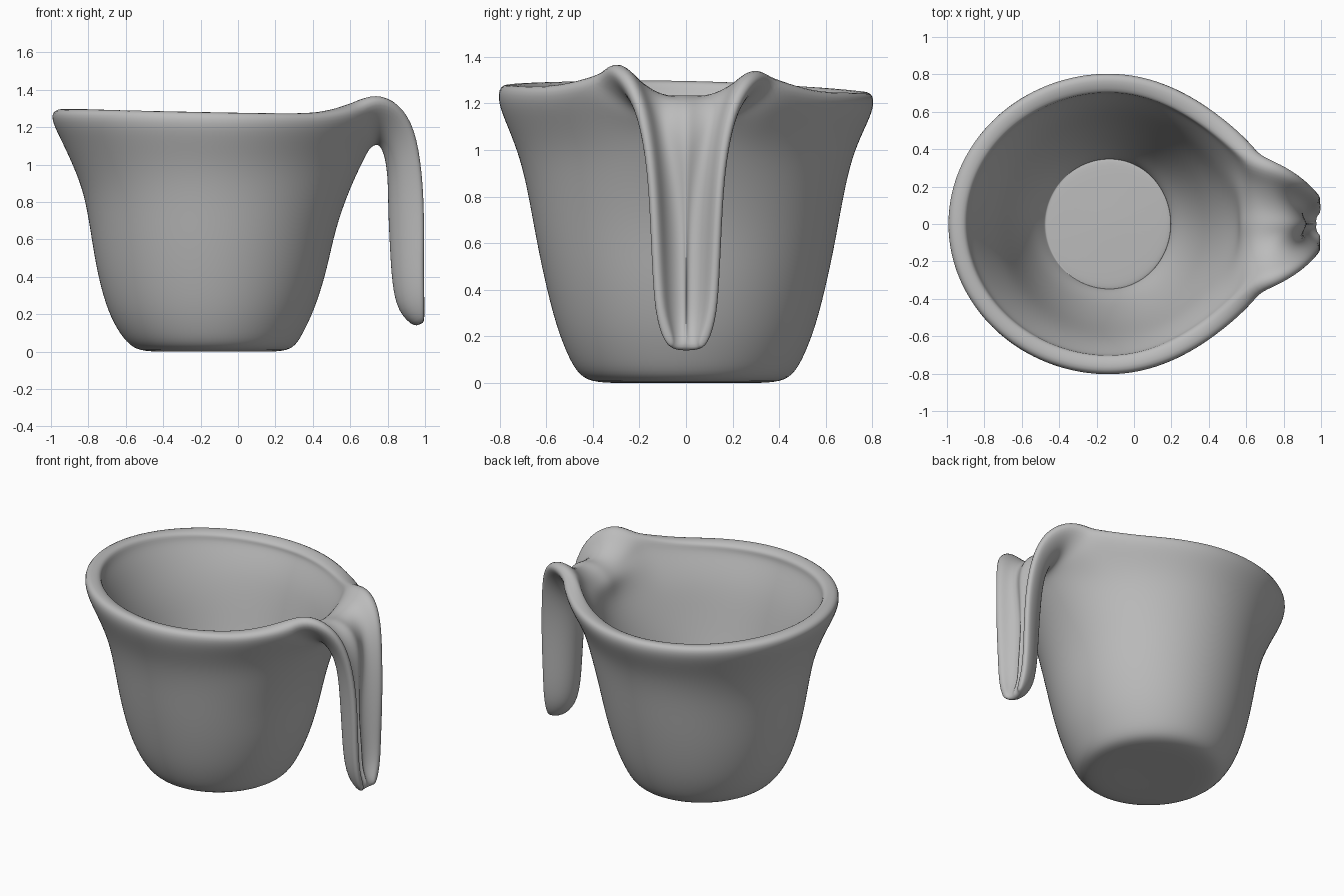
import bpy, bmesh, math

cube = bpy.data.objects.get("Cube")
if cube:
    bpy.data.objects.remove(cube)

COLS = 48      # columns around the cup
HALF = 5       # columns each side of the spout centre that run on into the handle
MID = -0.13    # x of the cup axis

clay = bpy.data.materials.new("clay_grey")
clay.use_nodes = True
grey = (0.5, 0.5, 0.5, 1)
clay.diffuse_color = grey
clay.node_tree.nodes["Principled BSDF"].inputs["Base Color"].default_value = grey

# Cup wall rows: height, left x, right x, half depth, teardrop pinch, thickness, spout dip (x, z)
WALL = [
    (0.00, -0.36, 0.10, 0.23, 0, 1, None),
    (0.00, -0.51, 0.25, 0.39, 0, 1, None),
    (0.03, -0.58, 0.31, 0.46, 0, 1, None),
    (0.12, -0.65, 0.36, 0.51, 0, 1, None),
    (0.25, -0.71, 0.42, 0.56, 0, 0.9, None),
    (0.45, -0.76, 0.48, 0.61, 0, 0.78, None),
    (0.65, -0.79, 0.52, 0.65, 0, 0.68, None),
    (0.85, -0.825, 0.59, 0.685, 0.05, 0.62, None),
    (1.00, -0.885, 0.66, 0.725, 0.14, 0.62, None),
    (1.12, -0.945, 0.75, 0.78, 0.22, 0.62, (0.69, 1.06)),
    (1.21, -0.995, 0.84, 0.815, 0.28, 0.62, (0.71, 1.09)),
    (1.275, -1.0, 0.88, 0.795, 0.30, 0.6, (0.735, 1.105)),
]
# Handle rows: underside centre (x, z), lip (x, half width, z), centre and lip thickness
HANDLE = [
    (0.76, 1.10, 0.76, 0.355, 1.34, 0.9, 0.5),
    (0.785, 1.04, 0.87, 0.29, 1.30, 0.85, 0.4),
    (0.80, 0.92, 0.95, 0.22, 1.18, 0.75, 0.3),
    (0.80, 0.75, 0.985, 0.175, 0.95, 0.7, 0.25),
    (0.81, 0.55, 0.995, 0.16, 0.70, 0.7, 0.25),
    (0.82, 0.37, 0.99, 0.15, 0.45, 0.75, 0.25),
    (0.85, 0.21, 0.995, 0.135, 0.27, 0.65, 0.25),
    (0.95, 0.12, 0.995, 0.085, 0.15, 0.35, 0.25),
]


def wall_point(row, i):
    """Point of a teardrop ring at column i."""
    z, left, right, depth, pinch = row[:5]
    a = 2 * math.pi * i / COLS
    c, s = math.cos(a), math.sin(a)
    x = MID + (right - MID if c > 0 else MID - left) * c
    y = depth * s * (1 - pinch * max(c, 0) ** 2)
    lift = max(0, z - 1) / 0.275
    z += lift * (0.2 * max(0, x - 0.45) - 0.02 * x - 0.02 * y)
    return x, y, z


def channel_point(cx, cz, lip, v, roundness):
    """Point across a trough from its centre (v=0) to its lip (v=1)."""
    ex, ey, ez = lip
    a = abs(v) * math.pi / 2
    rise = v * v * (1 - roundness) + (1 - math.cos(a)) * roundness
    wide = abs(v) * (1 - roundness) + math.sin(a) * roundness
    y = math.copysign(abs(ey) * wide, v)
    return cx + (ex - cx) * rise, y, cz + (ez - cz) * rise - 0.05 * y * rise


bm = bmesh.new()
weights = bm.verts.layers.deform.verify()


def add_vert(p, thickness):
    v = bm.verts.new(p)
    v[weights][0] = thickness
    return v


# Base and wall, with the spout side dipping near the rim
rings = []
for row in WALL:
    ring = []
    for i in range(COLS):
        k = i if i <= COLS // 2 else i - COLS
        p, thick = wall_point(row, k), row[5]
        if row[6] and abs(k) < HALF:
            p = channel_point(*row[6], wall_point(row, HALF), k / HALF, 0)
            thick += 0.27 * (1 - abs(k) / HALF)
        ring.append(add_vert(p, thick))
    rings.append(ring)
hub = add_vert((MID, 0, 0.005), 1)
for i in range(COLS):
    j = (i + 1) % COLS
    bm.faces.new((hub, rings[0][j], rings[0][i]))
    for low, high in zip(rings, rings[1:]):
        bm.faces.new((low[i], low[j], high[j], high[i]))

# Spout trough folding over into the hanging handle
strip = [rings[-1][k % COLS] for k in range(-HALF, HALF + 1)]
for n, (cx, cz, ex, ey, ez, mid_thick, lip_thick) in enumerate(HANDLE):
    nxt = []
    for k in range(-HALF, HALF + 1):
        v = k / HALF
        p = channel_point(cx, cz, (ex, ey, ez), v, min(0.8, n / 4))
        nxt.append(add_vert(p, mid_thick + (lip_thick - mid_thick) * abs(v)))
    for a, b, c, d in zip(strip, strip[1:], nxt[1:], nxt):
        bm.faces.new((a, b, c, d))
    strip = nxt

mesh = bpy.data.meshes.new("cup_with_spout_handle")
cup = bpy.data.objects.new("cup_with_spout_handle", mesh)
cup.vertex_groups.new(name="thickness")
bm.to_mesh(mesh)
bm.free()
mesh.materials.append(clay)
bpy.context.collection.objects.link(cup)

# Wall thickness and soft rounding
solid = cup.modifiers.new("thickness", 'SOLIDIFY')
solid.thickness = 0.17
solid.offset = -1
solid.vertex_group = "thickness"
soft = cup.modifiers.new("rounding", 'SUBSURF')
soft.levels = soft.render_levels = 2

bpy.context.view_layer.objects.active = cup
cup.select_set(True)
bpy.ops.object.shade_smooth()
